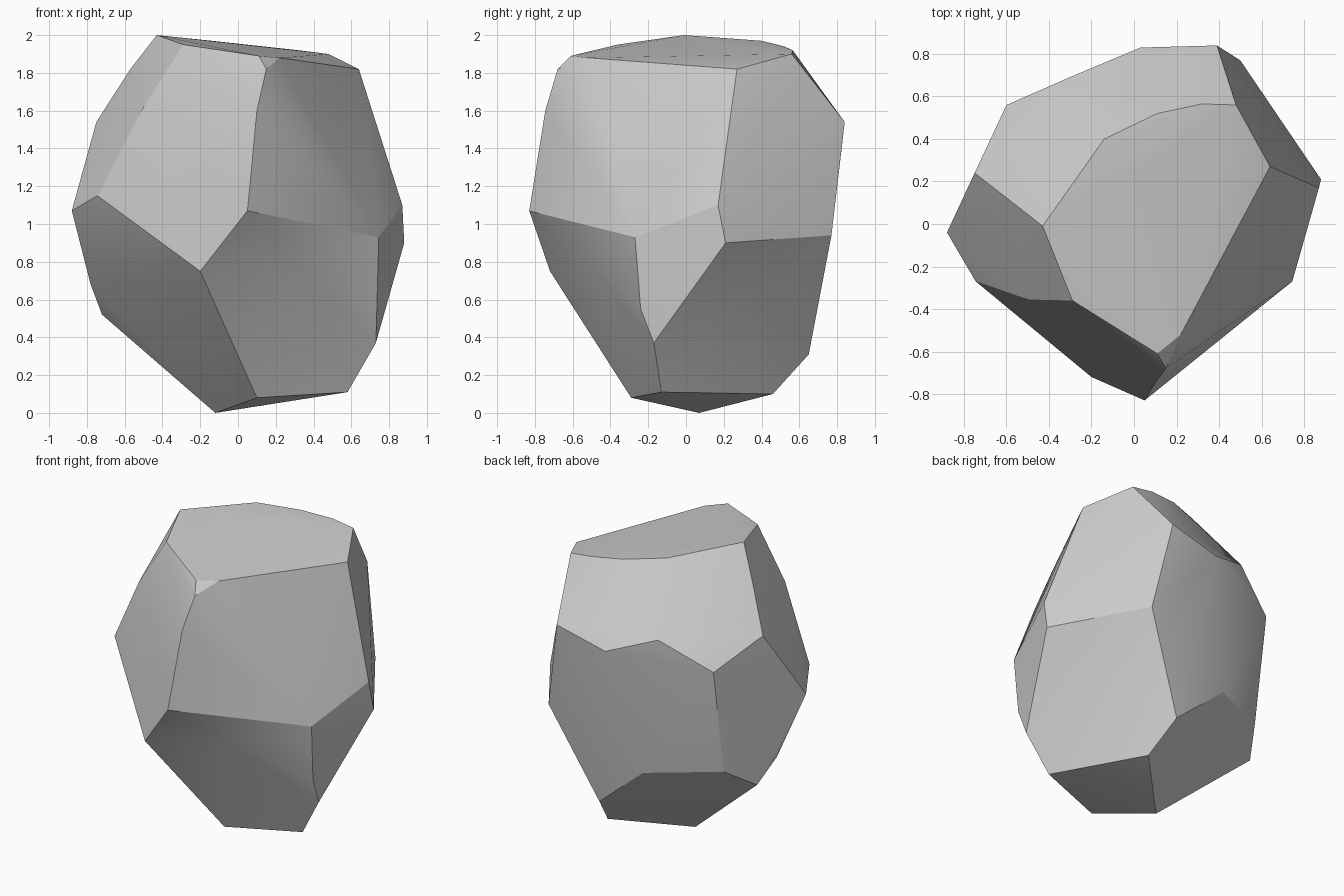
import bpy, bmesh
from mathutils import Vector

if "Cube" in bpy.data.objects:
    bpy.data.objects.remove(bpy.data.objects["Cube"])

# Corner points of the boulder, grouped by region
crown = [(-.43, -.01, 2), (-.29, -.36, 1.95), (.11, -.61, 1.89), (.22, -.52, 1.88),
         (.64, .27, 1.82), (.48, .56, 1.9), (.32, .565, 1.92), (.11, .52, 1.94), (-.14, .4, 1.97)]
front_ridge = [(.15, -.68, 1.82), (.1, -.745, 1.6), (.06, -.80, 1.25), (.45, -.42, 1.47)]
left_side = [(-.57, .1, 1.82), (-.75, .24, 1.54), (-.88, -.04, 1.07), (-.745, -.27, 1.15),
             (-.5, -.355, 1.62), (-.78, .13, .68), (-.72, .26, .52), (-.37, .15, .23)]
back_side = [(.39, .84, 1.54), (.03, .83, 1.45), (-.28, .7, 1.56), (-.6, .56, 1.37),
             (-.6, .45, .65), (-.15, .68, .61)]
right_edge = [(.73, -.17, .37), (.58, -.13, .11)]
front_low = [(.05, -.83, 1.07), (.745, -.27, .93), (.735, -.24, .55), (.1, -.29, .08),
             (.05, -.38, .22), (-.09, -.59, .55), (-.2, -.72, .75)]
right_low = [(.88, .21, .9), (.87, .17, 1.1), (.5, .77, .94), (.3, .69, .56),
             (.2, .65, .31), (.27, .46, .1)]
base = [(-.12, .07, 0)]

# Convex body
bm = bmesh.new()
for group in (crown, front_ridge, left_side, back_side, right_edge, front_low, right_low, base):
    for p in group:
        bm.verts.new(p)
res = bmesh.ops.convex_hull(bm, input=bm.verts[:])
loose = [v for v in bm.verts if not v.link_faces]
bmesh.ops.delete(bm, geom=loose, context='VERTS')


def dent(region, centre):
    """Replace the facets spanning a region with a fan to a sunken centre."""
    pts = [Vector(p) for p in region]
    inside = [f for f in bm.faces
              if all(any((v.co - p).length < 1e-4 for p in pts) for v in f.verts)]
    rim = [e for f in inside for e in f.edges
           if sum(g in inside for g in e.link_faces) == 1]
    bmesh.ops.delete(bm, geom=inside, context='FACES_ONLY')
    c = bm.verts.new(centre)
    for e in rim:
        bm.faces.new((e.verts[0], e.verts[1], c))
    spare = [e for e in bm.edges if not e.link_faces]
    bmesh.ops.delete(bm, geom=spare, context='EDGES')


# Shallow hollows on the two lower right faces
dent(front_low + right_edge, (.3, -.52, .8))
dent(right_low + right_edge, (.6, .36, .64))
bmesh.ops.recalc_face_normals(bm, faces=bm.faces[:])

mesh = bpy.data.meshes.new("boulder")
bm.to_mesh(mesh)
bm.free()
boulder = bpy.data.objects.new("boulder", mesh)
bpy.context.collection.objects.link(boulder)
bpy.context.view_layer.objects.active = boulder
boulder.select_set(True)
bpy.ops.object.shade_smooth_by_angle(angle=0.35)
